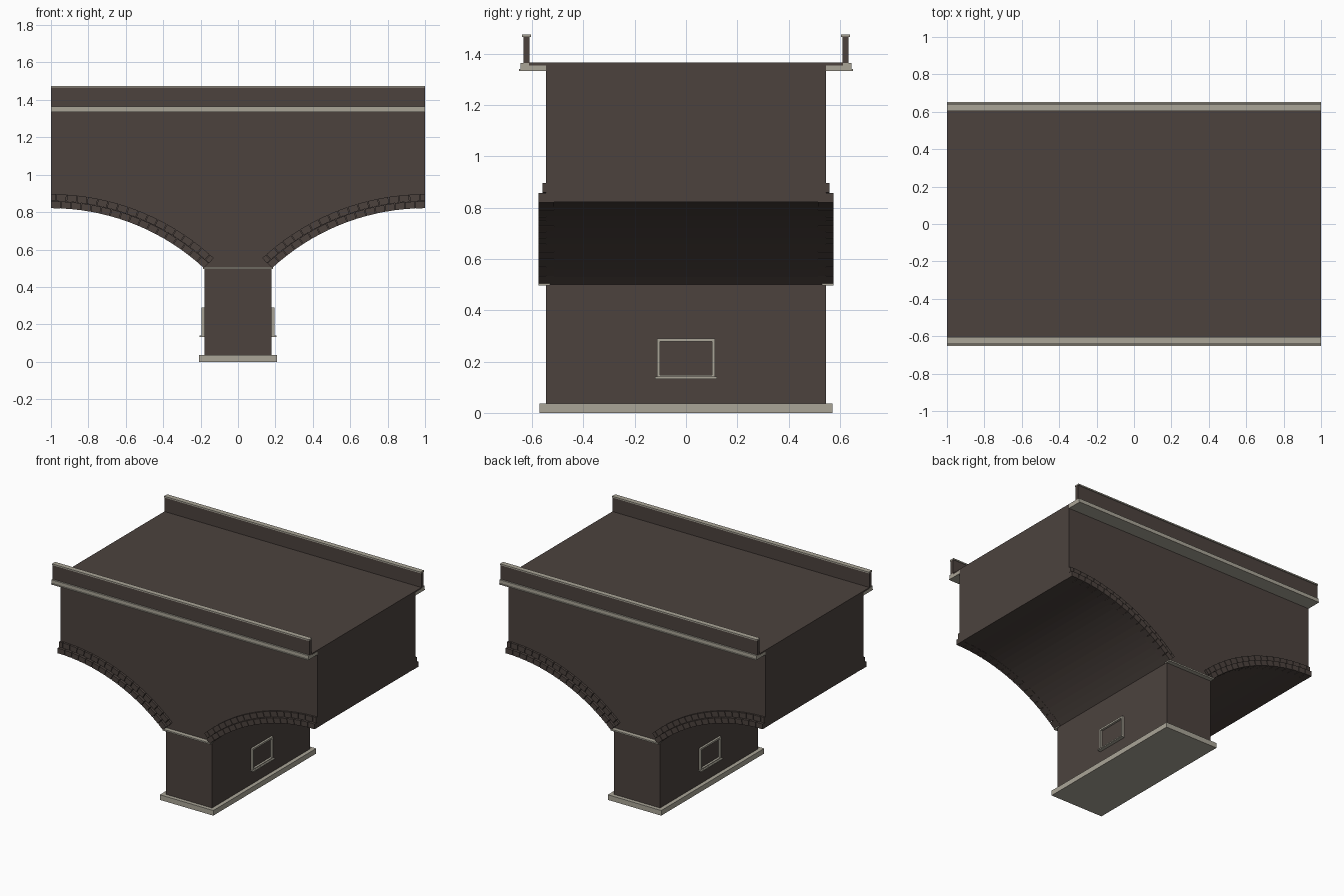
import bpy, bmesh, math

if "Cube" in bpy.data.objects:
    bpy.data.objects.remove(bpy.data.objects["Cube"])

def material(name, rgb):
    m = bpy.data.materials.new(name)
    m.diffuse_color = (*rgb, 1)
    m.use_nodes = True
    m.node_tree.nodes["Principled BSDF"].inputs["Base Color"].default_value = m.diffuse_color
    return m

DARK = material("dark_stone", (0.072, 0.055, 0.048))
LIGHT = material("pale_stone", (0.40, 0.375, 0.31))

def finish(name, bm, mat):
    bmesh.ops.recalc_face_normals(bm, faces=bm.faces)
    me = bpy.data.meshes.new(name)
    bm.to_mesh(me)
    bm.free()
    me.materials.append(mat)
    ob = bpy.data.objects.new(name, me)
    bpy.context.collection.objects.link(ob)
    return ob

def prism(bm, pts, y0, y1):
    """Extrude an XZ outline from y0 to y1."""
    face = bm.faces.new([bm.verts.new((x, y0, z)) for x, z in pts])
    ext = bmesh.ops.extrude_face_region(bm, geom=[face])
    verts = [v for v in ext["geom"] if isinstance(v, bmesh.types.BMVert)]
    bmesh.ops.translate(bm, verts=verts, vec=(0, y1 - y0, 0))

def box(bm, x0, x1, y0, y1, z0, z1):
    prism(bm, [(x0, z0), (x1, z0), (x1, z1), (x0, z1)], y0, y1)

def box_part(name, mat, *dims):
    bm = bmesh.new()
    box(bm, *dims)
    return finish(name, bm, mat)

# Arch geometry: half arches with crowns at x = +-1
PIER, SPRING, CROWN, W, TOP = 0.18, 0.50, 0.822, 0.545, 1.362
run, rise = 1 - PIER, CROWN - SPRING
R = (run ** 2 + rise ** 2) / (2 * rise)
A = math.asin(run / R)

def arc(side, r, a):
    return side * (1 - r * math.sin(a)), CROWN - R + r * math.cos(a)

# Bridge body with pier, one outline
SEG = 20
right = [arc(1, R, A * (1 - i / SEG)) for i in range(SEG + 1)]
outline = [(-PIER, 0.01), (PIER, 0.01)] + right + [(1, TOP), (-1, TOP)]
outline += [(-x, z) for x, z in reversed(right)]
bm = bmesh.new()
prism(bm, outline, -W, W)
finish("bridge_body", bm, DARK)

# Two staggered rings of arch bricks on both faces
N = 17
STEP = A / N
GAP = 0.0015
for ring, (r0, r1, out, shift) in enumerate([(R - 0.001, R + 0.036, 0.576, 0),
                                             (R + 0.037, R + 0.074, 0.56, 0.5)]):
    bm = bmesh.new()
    for side in (-1, 1):
        for face in (-1, 1):
            for i in range(N + (1 if shift else 0)):
                a0 = max(0, (i - shift) * STEP + GAP)
                a1 = min(A, (i + 1 - shift) * STEP - GAP)
                if i == 0:
                    a0 = 0
                pts = [arc(side, r0, a0), arc(side, r0, a1),
                       arc(side, r1, a1), arc(side, r1, a0)]
                pts = [(max(-1, min(1, x)), z) for x, z in pts]
                prism(bm, pts, face * (W - 0.03), face * out)
    finish("arch_bricks_%d" % (ring + 1), bm, DARK)

# Pier base and deck surface
box_part("pier_base", LIGHT, -0.208, 0.208, -0.572, 0.572, 0, 0.036)
box_part("road_deck", DARK, -1, 1, -0.612, 0.612, 1.355, 1.3655)

for s, tag in ((-1, "front"), (1, "back")):
    # Impost strip, cornice and parapet on each long side
    box_part("impost_" + tag, LIGHT, -0.186, 0.186, s * 0.53, s * 0.576, 0.496, 0.506)
    bm = bmesh.new()
    box(bm, -1, 1, s * 0.54, s * 0.645, 1.340, 1.365)
    box(bm, -1, 1, s * 0.54, s * 0.651, 1.334, 1.340)
    finish("cornice_" + tag, bm, LIGHT)
    box_part("parapet_" + tag, DARK, -1, 1, s * 0.61, s * 0.634, 1.36, 1.468)
    box_part("parapet_cap_" + tag, LIGHT, -1, 1, s * 0.605, s * 0.64, 1.466, 1.475)

for s, tag in ((-1, "left"), (1, "right")):
    # Framed panel with sill on each pier side
    bm = bmesh.new()
    x0, x1 = s * 0.175, s * 0.195
    for y in (-1, 1):
        box(bm, x0, x1, y * 0.102, y * 0.114, 0.140, 0.291)
    box(bm, x0, x1, -0.102, 0.102, 0.279, 0.291)
    box(bm, x0, x1, -0.102, 0.102, 0.140, 0.147)
    box(bm, x0, s * 0.206, -0.12, 0.12, 0.133, 0.141)
    finish("panel_frame_" + tag, bm, LIGHT)
